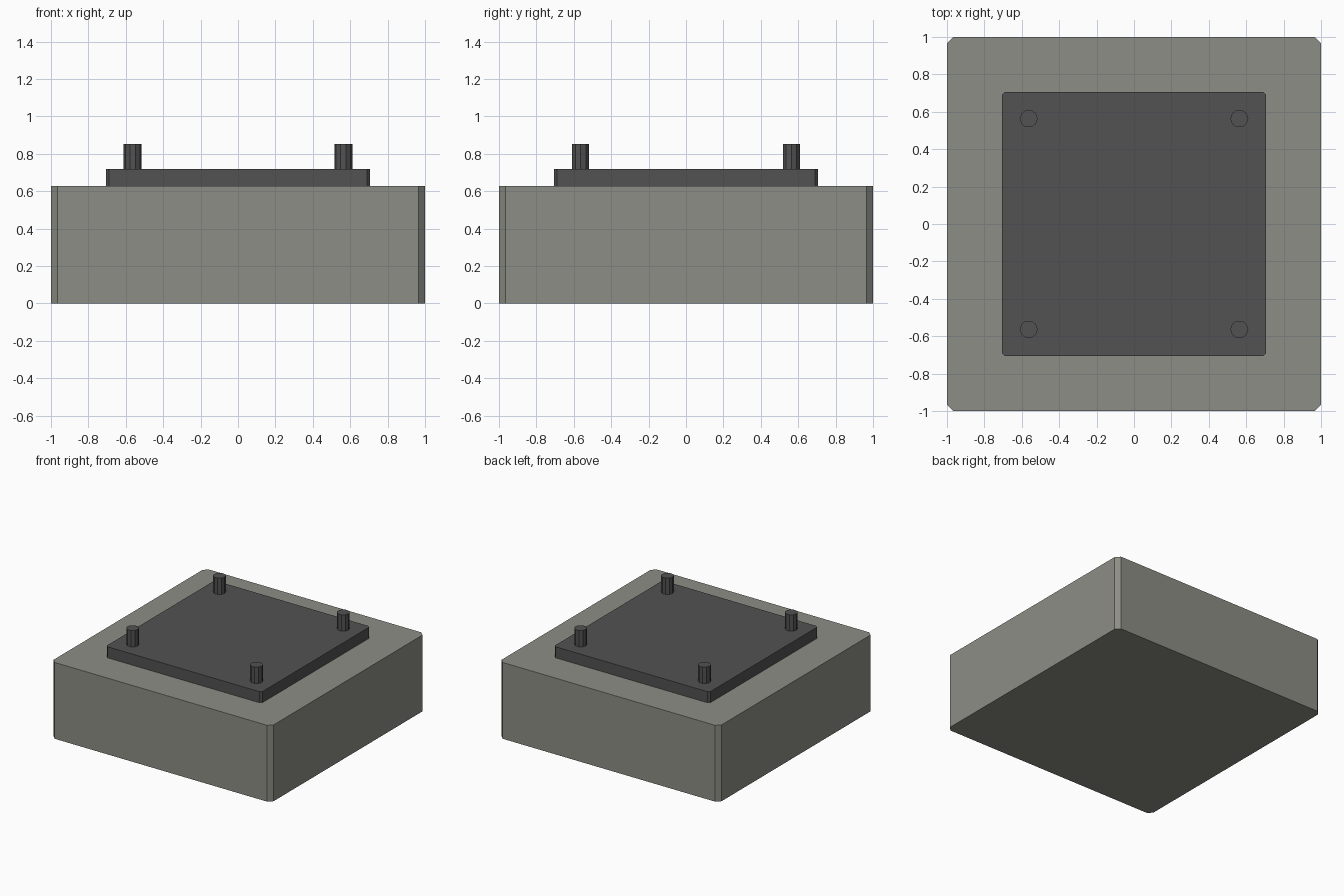
import bpy
import bmesh
from math import cos, sin, tau

cube = bpy.data.objects.get("Cube")
if cube:
    bpy.data.objects.remove(cube, do_unlink=True)


def make_material(name, color):
    mat = bpy.data.materials.new(name)
    mat.use_nodes = True
    mat.diffuse_color = (*color, 1)
    mat.node_tree.nodes["Principled BSDF"].inputs["Base Color"].default_value = (*color, 1)
    return mat


def extrude_outline(name, outline, bottom, top, mat):
    """Upright prism from a flat outline."""
    bm = bmesh.new()
    face = bm.faces.new([bm.verts.new((x, y, bottom)) for x, y in outline])
    result = bmesh.ops.extrude_face_region(bm, geom=[face], use_keep_orig=True)
    verts = [v for v in result["geom"] if isinstance(v, bmesh.types.BMVert)]
    bmesh.ops.translate(bm, verts=verts, vec=(0, 0, top - bottom))
    bmesh.ops.recalc_face_normals(bm, faces=bm.faces)
    mesh = bpy.data.meshes.new(name)
    bm.to_mesh(mesh)
    bm.free()
    mesh.materials.append(mat)
    obj = bpy.data.objects.new(name, mesh)
    bpy.context.collection.objects.link(obj)
    return obj


def chamfered_square(half, cut):
    inner = half - cut
    return [(half, -inner), (half, inner), (inner, half), (-inner, half),
            (-half, inner), (-half, -inner), (-inner, -half), (inner, -half)]


def polygon(radius, sides):
    return [(radius * cos(tau * i / sides), radius * sin(tau * i / sides))
            for i in range(sides)]


concrete = make_material("concrete grey", (0.27, 0.27, 0.24))
steel = make_material("dark steel", (0.085, 0.085, 0.085))

# Footing block and base plate
extrude_outline("footing_block", chamfered_square(1.0, 0.034), 0, 0.627, concrete)
extrude_outline("base_plate", chamfered_square(0.707, 0.017), 0.627, 0.718, steel)

# Anchor bolts at the plate corners
for side, x in (("right", -0.563), ("left", 0.563)):
    for end, y in (("front", -0.563), ("back", 0.563)):
        bolt = extrude_outline(f"anchor_bolt_{end}_{side}", polygon(0.048, 10),
                               0.70, 0.852, steel)
        bolt.location = (x, y, 0)
